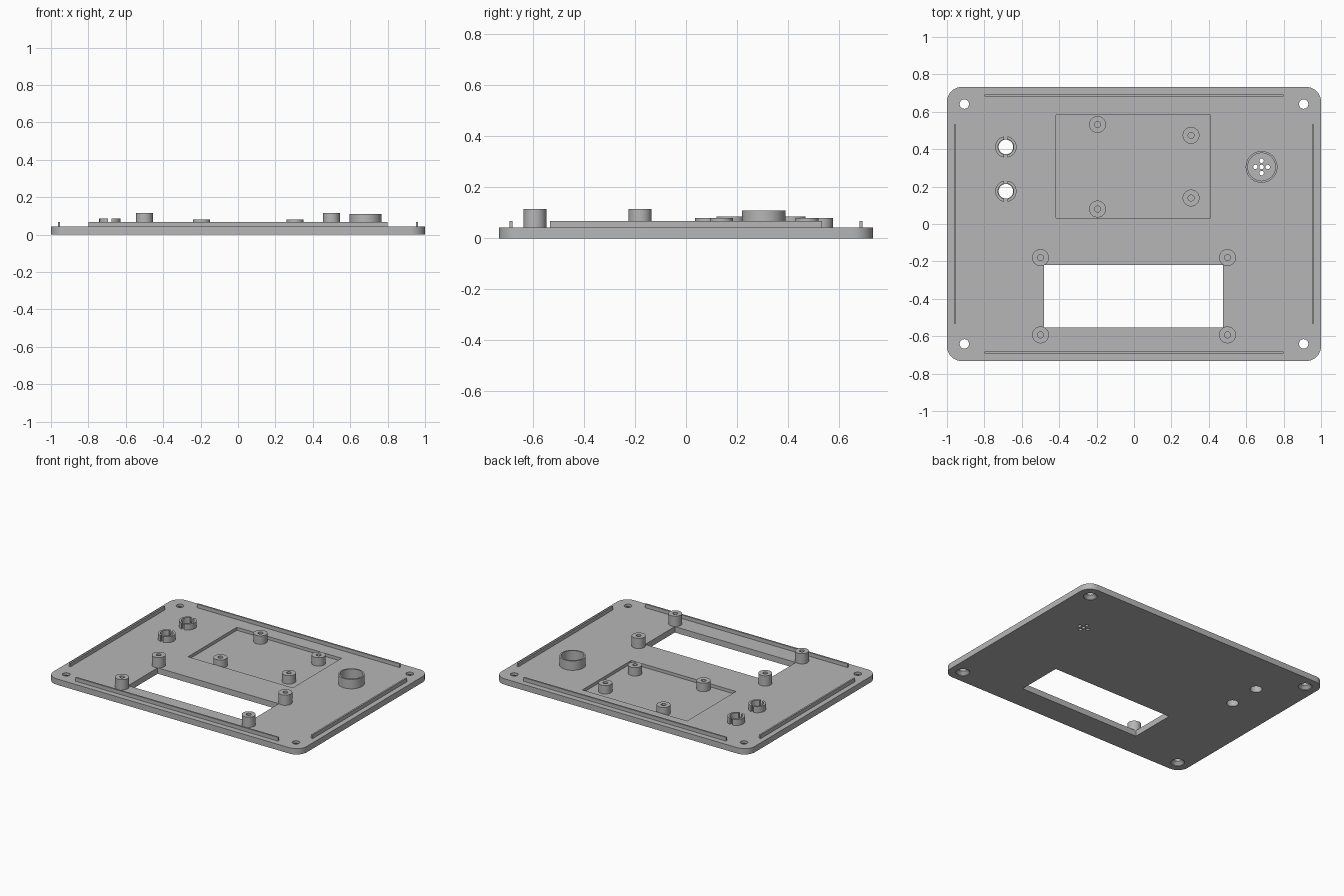
import bpy, bmesh, math
from mathutils import Matrix

default = bpy.data.objects.get("Cube")
if default:
    bpy.data.objects.remove(default, do_unlink=True)

grey = bpy.data.materials.new("panel grey")
grey.use_nodes = True
COLOUR = (0.47, 0.47, 0.47, 1)
grey.diffuse_color = COLOUR
grey.node_tree.nodes["Principled BSDF"].inputs["Base Color"].default_value = COLOUR

TOP = 0.042      # upper face of the plate
FLOOR = 0.02     # floor of the recess
SINK = 0.004     # how far parts are embedded in the plate


def add_object(name, bm):
    bmesh.ops.recalc_face_normals(bm, faces=bm.faces)
    mesh = bpy.data.meshes.new(name)
    bm.to_mesh(mesh)
    bm.free()
    mesh.materials.append(grey)
    obj = bpy.data.objects.new(name, mesh)
    bpy.context.collection.objects.link(obj)
    return obj


def box(name, x0, x1, y0, y1, z0, z1):
    bm = bmesh.new()
    centre = Matrix.Translation(((x0 + x1) / 2, (y0 + y1) / 2, (z0 + z1) / 2))
    bmesh.ops.create_cube(bm, size=1, matrix=centre @ Matrix.Diagonal((x1 - x0, y1 - y0, z1 - z0, 1)))
    return add_object(name, bm)


def lathe(name, x, y, profile, closed=False, steps=40):
    """Turn a (radius, height) profile round a vertical axis."""
    bm = bmesh.new()
    rings = []
    for r, z in profile:
        rings.append([bm.verts.new((x + r * math.cos(a), y + r * math.sin(a), z))
                      for a in (math.tau * i / steps for i in range(steps))])
    pairs = list(zip(rings, rings[1:]))
    if closed:
        pairs.append((rings[-1], rings[0]))
    else:
        bm.faces.new(rings[0])
        bm.faces.new(rings[-1])
    for low, high in pairs:
        for i in range(steps):
            j = (i + 1) % steps
            bm.faces.new((low[i], low[j], high[j], high[i]))
    return add_object(name, bm)


def tube(name, x, y, outer, inner, z0, z1):
    return lathe(name, x, y, [(outer, z0), (outer, z1), (inner, z1), (inner, z0)], closed=True)


def drill(x, y, r):
    return lathe("drill", x, y, [(r, -0.1), (r, 0.2)])


def cut(target, cutters):
    for cutter in cutters:
        mod = target.modifiers.new("cut", "BOOLEAN")
        mod.operation = "DIFFERENCE"
        mod.solver = "EXACT"
        mod.object = cutter
    bpy.context.view_layer.update()
    graph = bpy.context.evaluated_depsgraph_get()
    mesh = bpy.data.meshes.new_from_object(target.evaluated_get(graph))
    target.modifiers.clear()
    target.data = mesh
    for cutter in cutters:
        bpy.data.objects.remove(cutter, do_unlink=True)


# Rounded base plate
plate = box("base_plate", -1, 1, -0.733, 0.733, 0, TOP)
bm = bmesh.new()
bm.from_mesh(plate.data)
corners = [e for e in bm.edges if abs(e.verts[0].co.z - e.verts[1].co.z) > 0.01]
bmesh.ops.bevel(bm, geom=corners, offset=0.08, segments=10, profile=0.5, affect="EDGES")
bm.to_mesh(plate.data)
bm.free()

# Openings: window, shallow recess, countersunk screw holes, button and sound holes
BUTTONS = [(-0.685, 0.412), (-0.685, 0.175)]
SPEAKER = (0.682, 0.305)
cutters = [box("window_cutter", -0.48, 0.476, -0.553, -0.22, -0.1, 0.2),
           box("recess_cutter", -0.417, 0.41, 0.032, 0.583, FLOOR, 0.2)]
for sx in (-1, 1):
    for sy in (-1, 1):
        cutters.append(lathe("screw_cutter", sx * 0.907, sy * 0.641,
                             [(0.045, -0.1), (0.045, 0.004), (0.025, 0.024), (0.025, 0.2)]))
cutters += [drill(x, y, 0.039) for x, y in BUTTONS]
for dx, dy in ((0, 0), (1, 0), (-1, 0), (0, 1), (0, -1)):
    cutters.append(drill(SPEAKER[0] + dx * 0.033, SPEAKER[1] + dy * 0.033, 0.012))
cut(plate, cutters)

# Locating ribs along the four sides
for side, s in (("left", 1), ("right", -1)):
    box(side + "_rib", s * 0.957 - 0.006, s * 0.957 + 0.006, -0.533, 0.533, TOP - SINK, 0.068)
for side, s in (("back", 1), ("front", -1)):
    box(side + "_rib", -0.8, 0.8, s * 0.687 - 0.006, s * 0.687 + 0.006, TOP - SINK, 0.068)

# Screw posts round the window
for x in (-0.5, 0.5):
    for y in (-0.18, -0.593):
        tube("window_post", x, y, 0.045, 0.016, TOP - SINK, 0.115)

# Board posts standing in the recess
for x, ys in ((-0.195, (0.532, 0.08)), (0.305, (0.474, 0.139))):
    for y in ys:
        tube("board_post", x, y, 0.045, 0.016, FLOOR - SINK, 0.08)

# Slotted collars round the button holes
for x, y in BUTTONS:
    collar = tube("button_collar", x, y, 0.057, 0.042, TOP - SINK, 0.085)
    cut(collar, [box("slot_cutter", x - 0.01, x + 0.01, y - 0.1, y + 0.1, TOP, 0.2)])

# Speaker ring
tube("speaker_ring", *SPEAKER, 0.085, 0.074, TOP - SINK, 0.109)

# Smooth the curved walls, keep the edges crisp
for obj in bpy.context.scene.objects:
    obj.select_set(obj.type == "MESH")
bpy.context.view_layer.objects.active = plate
bpy.ops.object.shade_smooth_by_angle(angle=math.radians(30))
